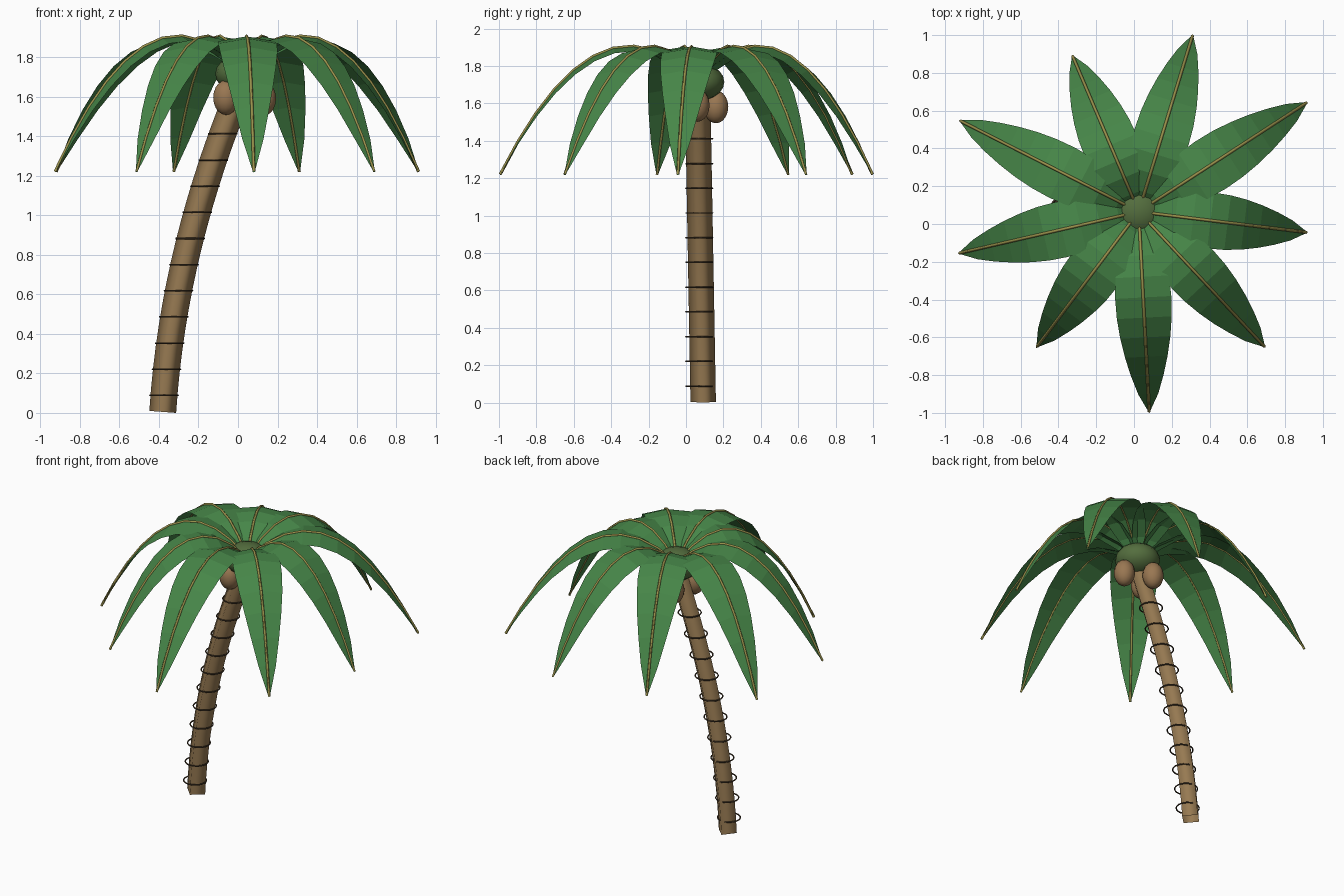
import bpy, bmesh, math
from mathutils import Vector

if "Cube" in bpy.data.objects:
    bpy.data.objects.remove(bpy.data.objects["Cube"])


def material(name, rgb):
    m = bpy.data.materials.new(name)
    m.diffuse_color = (*rgb, 1)
    m.use_nodes = True
    m.node_tree.nodes["Principled BSDF"].inputs["Base Color"].default_value = m.diffuse_color
    return m


BARK = material("bark_brown", (0.31, 0.195, 0.085))
RING = material("dark_brown", (0.068, 0.045, 0.025))
LEAF = material("leaf_green", (0.062, 0.238, 0.065))
RIB = material("olive_rib", (0.32, 0.28, 0.07))
BUD = material("moss_green", (0.088, 0.155, 0.048))
NUT = material("coconut_brown", (0.32, 0.185, 0.085))

CROWN = Vector((0.025, 0.065, 1.715))


def mesh_object(name, bm, mat, smooth=False):
    bmesh.ops.recalc_face_normals(bm, faces=bm.faces)
    for f in bm.faces:
        f.smooth = smooth
    me = bpy.data.meshes.new(name)
    bm.to_mesh(me)
    bm.free()
    me.materials.append(mat)
    ob = bpy.data.objects.new(name, me)
    bpy.context.collection.objects.link(ob)
    return ob


def tube(name, path, side, radius, mat):
    """Sweep an open four-sided smooth tube along a path in one vertical plane."""
    bm = bmesh.new()
    rings = []
    for i, p in enumerate(path):
        tan = (path[min(i + 1, len(path) - 1)] - path[max(i - 1, 0)]).normalized()
        up = side.cross(tan).normalized()
        rings.append([bm.verts.new(p + d * radius) for d in (side, up, -side, -up)])
    for a, b in zip(rings, rings[1:]):
        for k in range(4):
            n = (k + 1) % 4
            bm.faces.new((a[k], a[n], b[n], b[k]))
    return mesh_object(name, bm, mat, True)


def ellipsoid(name, centre, radii, mat, segments, rings):
    bm = bmesh.new()
    bmesh.ops.create_uvsphere(bm, u_segments=segments, v_segments=rings, radius=1)
    bmesh.ops.scale(bm, vec=radii, verts=bm.verts)
    bmesh.ops.translate(bm, vec=centre, verts=bm.verts)
    return mesh_object(name, bm, mat, True)


# Leaning trunk
def trunk_point(z):
    return Vector((-0.381 + 0.063 * z + 0.1076 * z * z, 0.092 - 0.018 * z, z))


tube("trunk", [trunk_point(0.005 + 1.69 * i / 16) for i in range(17)],
     Vector((0, 1, 0)), 0.068, BARK)

# Thin level bands around the trunk
for i in range(11):
    z = 0.089 + 0.1322 * i
    bpy.ops.mesh.primitive_torus_add(major_radius=0.071, minor_radius=0.0045,
                                     major_segments=24, minor_segments=6,
                                     location=(trunk_point(z).x, 0.071, z))
    band = bpy.context.object
    band.name = f"trunk_band_{i + 1}"
    band.data.materials.append(RING)
    bpy.ops.object.shade_smooth()

# Crown bud and coconuts
ellipsoid("crown_bud", CROWN, (0.14, 0.14, 0.1), BUD, 16, 10)
for i, pos in enumerate([(0.128, 0.06, 1.59), (-0.02, 0.16, 1.582), (-0.061, 0.0, 1.595)]):
    ellipsoid(f"coconut_{i + 1}", pos, (0.066, 0.066, 0.088), NUT, 14, 10)

# Nine arching leaves, each a folded blade with a raised rib
STEPS = 10
STATIONS = [u * (1.12 - 0.12 * u) for u in (i / STEPS for i in range(STEPS + 1))]
for k in range(9):
    angle = math.radians(33 + 40 * k)
    length = (1.06, 0.975, 0.895)[k % 3]
    out = Vector((math.cos(angle), math.sin(angle), 0))
    side = Vector((-out.y, out.x, 0))
    spine = []
    for t in STATIONS:
        p = CROWN + out * (length * t)
        p.z = 1.905 - 1.6 * (t - 0.345) ** 2
        spine.append(p)

    bm = bmesh.new()
    rows = []
    for t, p in zip(STATIONS, spine):
        w = 0.004 + 0.145 * max(0.0, math.sin(math.pi * t ** 0.85)) ** 0.75
        drop = Vector((0, 0, -0.17 * w))
        rows.append([bm.verts.new(v) for v in (p + side * w + drop, p, p - side * w + drop)])
    for a, b in zip(rows, rows[1:]):
        for j in range(2):
            bm.faces.new((a[j], a[j + 1], b[j + 1], b[j]))
    mesh_object(f"leaf_{k + 1}", bm, LEAF)
    tube(f"leaf_rib_{k + 1}", [p + Vector((0, 0, 0.002)) for p in spine],
         side, 0.008, RIB)
